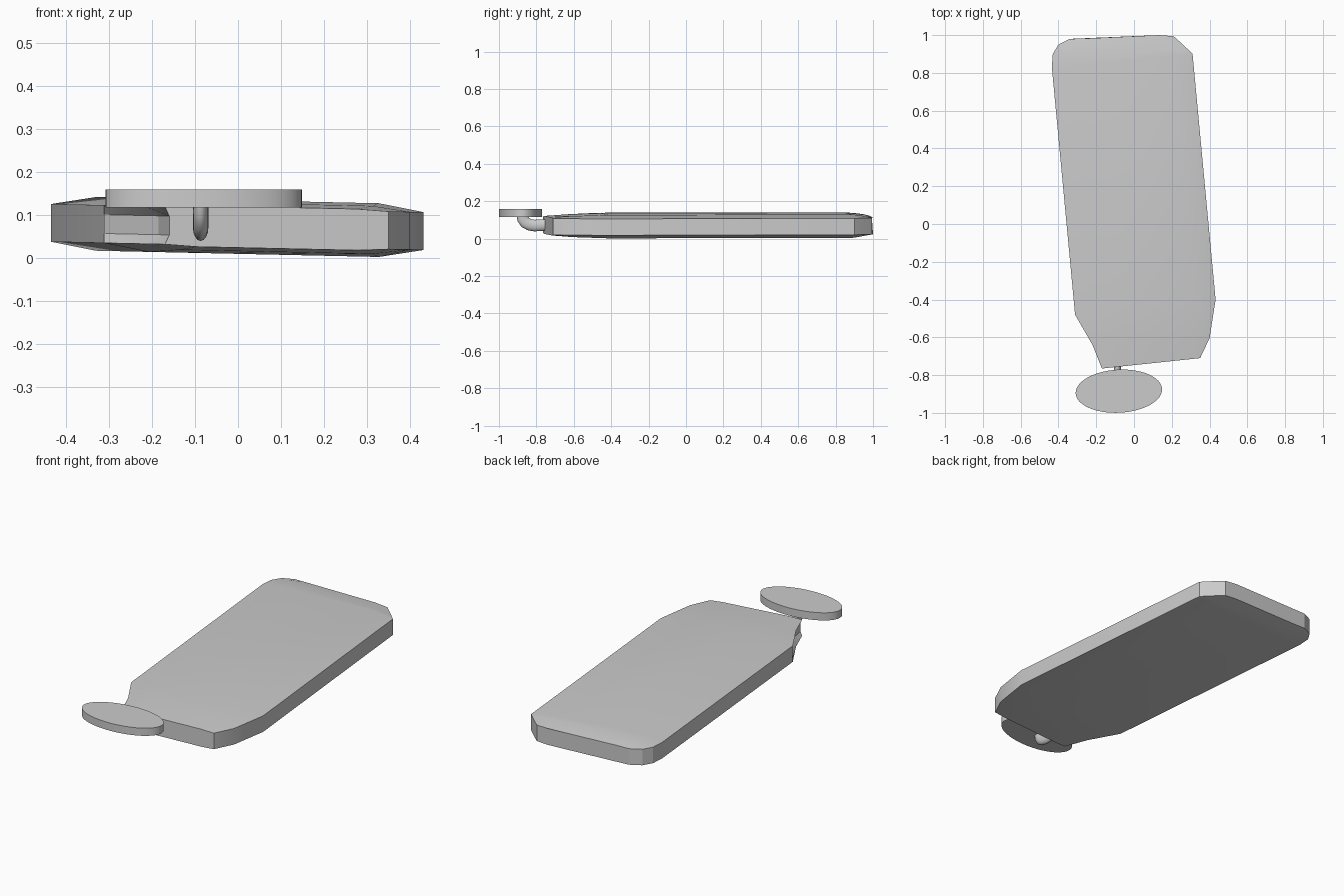
import bpy, bmesh, math
from mathutils import Vector

if "Cube" in bpy.data.objects:
    bpy.data.objects.remove(bpy.data.objects["Cube"])


def finish(bm, name):
    bmesh.ops.recalc_face_normals(bm, faces=bm.faces)
    mesh = bpy.data.meshes.new(name)
    bm.to_mesh(mesh)
    bm.free()
    obj = bpy.data.objects.new(name, mesh)
    bpy.context.collection.objects.link(obj)
    return obj


def smooth(obj, angle):
    bpy.ops.object.select_all(action='DESELECT')
    obj.select_set(True)
    bpy.context.view_layer.objects.active = obj
    bpy.ops.object.shade_smooth_by_angle(angle=math.radians(angle))


# Slab body: cross rows (left point, right point, centre half thickness, left groove depth)
rows = [
    ((-0.17, -0.765), (0.35, -0.71), 0.048, 0.01),
    ((-0.22, -0.64), (0.40, -0.605), 0.056, 0.035),
    ((-0.312, -0.48), (0.432, -0.40), 0.0625, 0.0),
    ((-0.435, 0.83), (0.31, 0.90), 0.0625, 0.0),
    ((-0.43, 0.90), (0.285, 0.925), 0.058, 0.0),
    ((-0.40, 0.95), (0.25, 0.958), 0.052, 0.0),
    ((-0.34, 0.98), (0.21, 0.994), 0.045, 0.0),
]
EDGE = 0.044


def section(left, right, thick, groove):
    a, b = Vector(left), Vector(right)
    across = (b - a).normalized()
    flat = [(a, EDGE), (a.lerp(b, 0.14), thick), (a.lerp(b, 0.86), thick), (b, EDGE)]
    loop = flat + [(p, -h) for p, h in reversed(flat)]
    inner = a + across * groove
    loop += [(inner, -0.022), (inner, 0.022)]
    return [(p.x, min(p.y, 1.0), 0.0715 - 0.022 * p.x + h) for p, h in loop]


bm = bmesh.new()
rings = [[bm.verts.new(co) for co in section(*r)] for r in rows]
for r0, r1 in zip(rings, rings[1:]):
    for i in range(len(r0)):
        j = (i + 1) % len(r0)
        bm.faces.new((r0[i], r0[j], r1[j], r1[i]))
for ring in (rings[0], rings[-1]):
    bm.faces.new(ring)
# slight crown on the far end
for v in rings[-1]:
    if 0.0 < v.co.x < 0.2:
        v.co.y = 1.0
body = finish(bm, "slab_body")
smooth(body, 20)

# Oval tag
bpy.ops.mesh.primitive_cylinder_add(vertices=64, radius=1, depth=1,
                                    location=(-0.08, -0.885, 0.138),
                                    rotation=(0, 0, math.radians(3)))
tag = bpy.context.object
tag.name = "oval_tag"
tag.scale = (0.229, 0.114, 0.042)
smooth(tag, 30)

# Bent link from the body to the tag
path = [(-0.875, 0.13), (-0.872, 0.105), (-0.86, 0.087), (-0.838, 0.075),
        (-0.81, 0.07), (-0.775, 0.072), (-0.73, 0.075)]
bm = bmesh.new()
SIDES = 16
rings = []
for k, (y, z) in enumerate(path):
    p0, p1 = path[max(k - 1, 0)], path[min(k + 1, len(path) - 1)]
    d = Vector((p1[0] - p0[0], p1[1] - p0[1])).normalized()
    ring = []
    for i in range(SIDES):
        t = 2 * math.pi * i / SIDES
        s = 0.031 * math.sin(t)
        ring.append(bm.verts.new((-0.087 + 0.018 * math.cos(t), y - d.y * s, z + d.x * s)))
    rings.append(ring)
for r0, r1 in zip(rings, rings[1:]):
    for i in range(SIDES):
        j = (i + 1) % SIDES
        bm.faces.new((r0[i], r0[j], r1[j], r1[i]))
bm.faces.new(rings[0])
bm.faces.new(rings[-1])
smooth(finish(bm, "tag_link"), 50)
